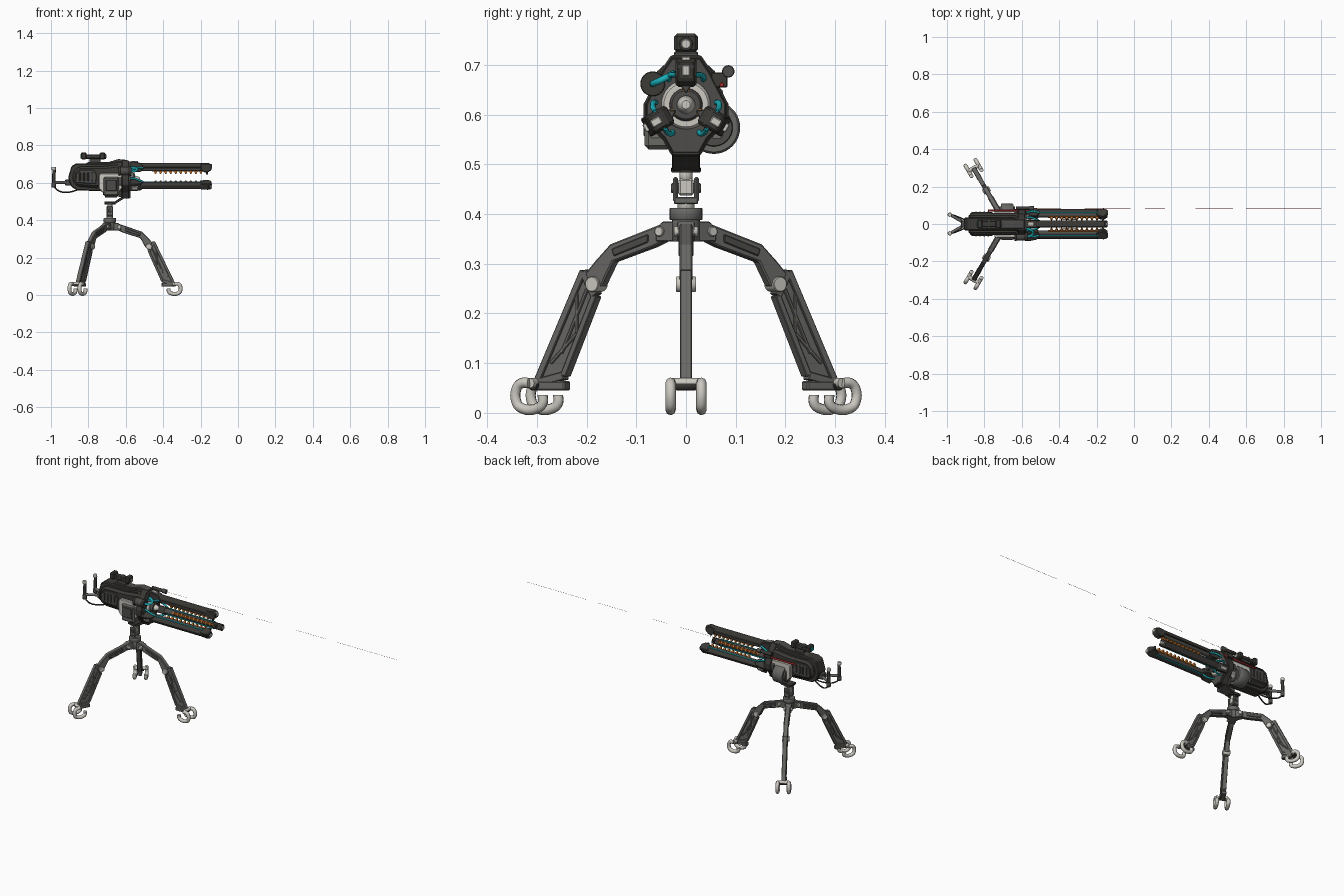
import bpy, bmesh, math
from mathutils import Matrix, Vector

def mat(name, c):
    m = bpy.data.materials.new(name)
    m.diffuse_color = (*c, 1)
    return m

DARK = mat("dark_metal", (.045, .043, .038))
MID = mat("mid_metal", (.075, .073, .068))
GREY = mat("tripod_grey", (.14, .138, .13))
PALE = mat("pale_metal", (.6, .58, .53))
TEAL = mat("teal", (.01, .42, .48))
ORANGE = mat("orange", (.55, .16, .02))
RED = mat("red", (.45, .03, .03))
I = Matrix()

def finish(name, bm, m, M, bevel=0):
    bm.transform(M)
    bmesh.ops.recalc_face_normals(bm, faces=bm.faces)
    me = bpy.data.meshes.new(name)
    bm.to_mesh(me)
    bm.free()
    ob = bpy.data.objects.new(name, me)
    bpy.context.collection.objects.link(ob)
    me.materials.append(m)
    if bevel:
        b = ob.modifiers.new("bevel", 'BEVEL')
        b.width, b.segments, b.limit_method = bevel, 1, 'ANGLE'
    return ob

def prism(name, pts, axis, lo, hi, m=DARK, M=I, bevel=.002):
    put = {'x': lambda a, b, t: (t, a, b), 'y': lambda a, b, t: (a, t, b), 'z': lambda a, b, t: (a, b, t)}[axis]
    bm = bmesh.new()
    f = bm.faces.new([bm.verts.new(put(a, b, lo)) for a, b in pts])
    g = bmesh.ops.extrude_face_region(bm, geom=[f])
    d = Vector(put(0, 0, hi - lo))
    bmesh.ops.translate(bm, vec=d, verts=[v for v in g['geom'] if isinstance(v, bmesh.types.BMVert)])
    return finish(name, bm, m, M, bevel)

def box(name, x0, x1, y0, y1, z0, z1, m=DARK, M=I, bevel=.002):
    return prism(name, [(x0, z0), (x1, z0), (x1, z1), (x0, z1)], 'y', y0, y1, m, M, bevel)

def cyl(name, p, q, r, m=DARK, M=I, r2=None, n=24, bevel=.0015):
    p, q = Vector(p), Vector(q)
    bm = bmesh.new()
    T = Matrix.Translation((p + q) / 2) @ (q - p).to_track_quat('Z', 'Y').to_matrix().to_4x4()
    bmesh.ops.create_cone(bm, cap_ends=True, segments=n, radius1=r, radius2=r if r2 is None else r2,
                          depth=(q - p).length, matrix=T)
    for f in bm.faces:
        f.smooth = len(f.verts) == 4
    return finish(name, bm, m, M, bevel)

def tube(name, pts, r, m, M=I, smooth=True):
    cu = bpy.data.curves.new(name, 'CURVE')
    cu.dimensions, cu.bevel_depth, cu.bevel_resolution, cu.use_fill_caps = '3D', r, 2, True
    cu.resolution_u = 6
    s = cu.splines.new('BEZIER')
    s.bezier_points.add(len(pts) - 1)
    for b, p in zip(s.bezier_points, pts):
        b.co = M @ Vector(p)
        b.handle_left_type = b.handle_right_type = 'AUTO' if smooth else 'VECTOR'
    cu.materials.append(m)
    ob = bpy.data.objects.new(name, cu)
    bpy.context.collection.objects.link(ob)

def beam(name, p, q, w, half, m, M):
    p, q = Vector(p), Vector(q)
    n = (q - p).orthogonal().normalized() * w / 2
    prism(name, [p + n, q + n, q - n, p - n], 'y', -half, half, m, M, .0015)

# tripod hub and swivel head
HX = -.685
H = Matrix.Translation((HX, 0, 0))
cyl("hub_core", (0, 0, .345), (0, 0, .395), .028, GREY, H)
cyl("hub_collar", (0, 0, .388), (0, 0, .412), .033, GREY, H)
cyl("swivel_post", (0, 0, .41), (0, 0, .432), .017, PALE, H)
for s in (-1, 1):
    box("yoke_arm", -.018, .018, s * .021 - .005, s * .021 + .005, .424, .475, GREY, H, .004)
box("yoke_base", -.018, .018, -.024, .024, .42, .434, GREY, H)
box("tilt_block", -.013, .013, -.015, .015, .437, .472, PALE, H, .004)
cyl("tilt_pin", (0, -.03, .452), (0, .03, .452), .01, MID, H)
cyl("head_neck", (0, 0, .468), (0, 0, .49), .013, PALE, H)
cyl("head_plate", (0, 0, .484), (0, 0, .494), .03, DARK, H)

# three folding legs with open-loop feet
A, B, C, D = (.234, .285), (.208, .236), (.28, .075), (.343, .06)
for k in range(3):
    L = H @ Matrix.Rotation(k * 2 * math.pi / 3, 4, 'Z')
    prism("hub_lug", [(.01, .385), (.045, .385), (.06, .37), (.06, .345), (.01, .345)], 'y', -.018, .018, GREY, L)
    cyl("hip_pin", (.05, -.024, .365), (.05, .024, .365), .01, PALE, L)
    prism("upper_leg", [(.045, .382), (.08, .37), (.17, .339), (.205, .305), (.228, .28), (.215, .25),
                        (.19, .255), (.163, .304), (.07, .334), (.045, .345)], 'y', -.013, .013, GREY, L, .003)
    prism("upper_leg_rib", [(.08, .36), (.165, .33), (.16, .315), (.08, .343)], 'y', -.0155, .0155, MID, L)
    cyl("knee_pin", (.208, -.02, .259), (.208, .02, .259), .0155, PALE, L)
    prism("lower_leg_web", [A, B, C, D], 'y', -.006, .006, GREY, L)
    for p, q, w in ((A, D, .014), (B, C, .012), (A, B, .016), (C, D, .016),
                    ((.225, .25), (.285, .12), .007), ((.25, .16), (.31, .1), .007), ((.25, .16), (.25, .24), .007)):
        beam("lower_leg_rib", p, q, w, .012 if w > .01 else .0095, GREY, L)
    box("ankle_plate", .275, .35, -.013, .013, .045, .064, GREY, L, .003)
    cyl("ankle_pin", (.345, -.02, .056), (.345, .02, .056), .011, DARK, L)
    for s in (-1, 1):
        y = s * .031
        tube("foot_loop", [(.345, y, .06), (.366, y, .059), (.376, y, .048), (.376, y, .022), (.366, y, .0105),
                           (.325, y, .0105), (.315, y, .02), (.315, y, .036)], .0105, PALE, L)
    tube("foot_crossbar", [(.345, -.031, .06), (.345, .031, .06)], .0105, PALE, L, False)

# cradle arm joining swivel to receiver
prism("cradle_arm", [(-.715, .488), (-.655, .488), (-.61, .516), (-.575, .518), (-.575, .55), (-.62, .55),
                     (-.62, .526), (-.66, .5), (-.715, .5)], 'y', -.028, .028, DARK)

# receiver
prism("receiver_core", [(-.9, .60), (-.908, .63), (-.89, .69), (-.865, .704), (-.7, .704), (-.64, .715), (-.6, .715),
                        (-.6, .56), (-.72, .555), (-.86, .56), (-.89, .578)], 'y', -.034, .034, DARK, I, .005)
prism("receiver_shell", [(-.885, .61), (-.88, .66), (-.85, .688), (-.72, .688), (-.62, .70), (-.6, .67), (-.6, .575),
                         (-.74, .572), (-.86, .58)], 'y', -.058, .058, DARK, I, .012)
prism("receiver_spine", [(-.82, .70), (-.8, .712), (-.69, .712), (-.64, .727), (-.59, .722), (-.58, .70)],
      'y', -.024, .024, MID)
hexa = [(-.03, .72), (.03, .72), (.05, .69), (.085, .622), (.085, .588), (.046, .548), (.028, .516), (-.028, .516),
        (-.046, .548), (-.085, .588), (-.085, .622), (-.05, .69)]
prism("front_plate", hexa, 'x', -.622, -.582, DARK, I, .004)
prism("front_plate_band", [(y * .93, .62 + (z - .62) * .93) for y, z in hexa], 'x', -.64, -.574, MID)
for s in (-1, 1):
    y0, y1 = sorted((s * .05, s * .064))
    prism("side_panel", [(-.87, .6), (-.865, .65), (-.84, .67), (-.77, .67), (-.755, .64), (-.76, .595)],
          'y', y0, y1, MID, I, .003)
    for i in range(4):
        box("cooling_slot", -.85 + i * .022, -.84 + i * .022, min(s * .06, s * .066), max(s * .06, s * .066),
            .61, .655, DARK)
    y0, y1 = sorted((s * .05, s * .074))
    prism("side_frame", [(-.745, .57), (-.745, .64), (-.735, .652), (-.63, .652), (-.62, .64), (-.62, .57),
                         (-.64, .548), (-.725, .548)], 'y', y0, y1, PALE, I, .004)
box("ammo_box", -.72, -.635, -.083, -.03, .53, .632, GREY, I, .008)
box("ammo_box_lid", -.708, -.647, -.086, -.07, .555, .617, MID, I, .004)
cyl("drum", (-.712, .056, .574), (-.645, .056, .574), .053, GREY, n=40, bevel=.004)
cyl("drum_cap", (-.722, .056, .574), (-.636, .056, .574), .038, MID, n=32)

# canister, aiming module and red beam
cyl("canister", (-.632, -.067, .662), (-.578, -.067, .662), .022, MID)
for x in (-.64, -.582):
    cyl("canister_cap", (x, -.067, .662), (x + .012, -.067, .662), .025, DARK)
tube("canister_hose", [(-.575, -.067, .662), (-.55, -.062, .664), (-.54, -.045, .672), (-.555, -.03, .68),
                       (-.58, -.025, .682)], .007, TEAL)
cyl("aimer_body", (-.63, .085, .687), (-.54, .085, .687), .0095, DARK)
cyl("aimer_ring", (-.56, .085, .687), (-.535, .085, .687), .0125, MID)
box("aimer_mount", -.62, -.58, .05, .083, .655, .685, DARK)
cyl("red_lamp", (-.78, .072, .66), (-.565, .072, .66), .005, RED)
for x0, x1 in ((-.535, -.39), (-.265, -.02), (.06, .165), (.33, .53), (.6, 1.0)):
    bm = bmesh.new()
    bm.faces.new([bm.verts.new((x, y, .687)) for x, y in ((x0, .084), (x1, .084), (x1, .086), (x0, .086))])
    finish("beam_dash", bm, RED, I)

# sight
box("sight_base", -.795, -.735, -.014, .014, .705, .73, MID)
box("sight_body", -.825, -.72, -.017, .017, .728, .752, DARK, I, .004)
for x in (-.84, -.74):
    box("sight_hood", x, x + .03, -.024, .024, .725, .763, DARK, I, .006)
cyl("sight_front_ring", (-.714, 0, .742), (-.706, 0, .742), .014, MID)
cyl("sight_front_lens", (-.709, 0, .742), (-.704, 0, .742), .01, PALE)
cyl("sight_rear_lens", (-.843, 0, .743), (-.838, 0, .743), .012, TEAL)
cyl("sight_knob", (-.775, -.023, .742), (-.775, .023, .742), .009, MID)

# rear handlebars
box("handle_root", -.925, -.885, -.02, .02, .585, .618, MID, I, .004)
for s in (-1, 1):
    tube("handle_bar", [(-.915, s * .01, .602), (-.983, s * .05, .602)], .008, GREY, I, False)
    tube("handle_grip", [(-.985, s * .05, .594), (-.985, s * .05, .64), (-.982, s * .05, .672)], .009, DARK, I, False)
    cyl("handle_cap", (-.985, s * .05, .668), (-.985, s * .05, .685), .011, PALE)
    cyl("handle_foot", (-.985, s * .05, .575), (-.985, s * .05, .6), .0115, MID)
    tube("trigger_cable", [(-.983, s * .05, .58), (-.96, s * .045, .558), (-.91, s * .025, .55), (-.85, 0, .565)],
         .004, DARK)

# emitter dish
CZ = .62
cyl("emitter_dish", (-.582, 0, CZ), (-.562, 0, CZ), .052, PALE, r2=.046, n=32)
cyl("emitter_ring", (-.565, 0, CZ), (-.55, 0, CZ), .034, MID, r2=.03, n=32)
cyl("emitter_core", (-.555, 0, CZ), (-.525, 0, CZ), .02, PALE, r2=.01)

# three accelerator rails around the axis
for k in range(3):
    R = Matrix.Translation((0, 0, CZ)) @ Matrix.Rotation(k * 2 * math.pi / 3, 4, 'X')
    prism("rail_outer", [(-.012, .086), (.012, .086), (.018, .072), (.018, .062), (-.018, .062), (-.018, .072)],
          'x', -.575, -.155, DARK, R)
    prism("rail_inner", [(-.015, .06), (.015, .06), (.015, .05), (.008, .043), (-.008, .043), (-.015, .05)],
          'x', -.575, -.16, MID, R)
    box("rail_spacer", -.56, -.17, -.01, .01, .056, .066, DARK, R)
    prism("rail_muzzle", [(-.2, .084), (-.16, .086), (-.141, .078), (-.141, .05), (-.16, .036), (-.178, .036),
                          (-.2, .046)], 'y', -.0185, .0185, DARK, R, .004)
    box("muzzle_insert", -.17, -.138, -.008, .008, .058, .08, PALE, R)
    prism("muzzle_tip", [(-.012, .04), (.012, .04), (0, .022)], 'x', -.172, -.16, MID, R)
    prism("rail_root", [(-.585, .04), (-.585, .094), (-.555, .094), (-.52, .086), (-.5, .06), (-.52, .038)],
          'y', -.021, .021, DARK, R, .003)
    box("root_insert", -.57, -.535, -.009, .009, .08, .097, PALE, R)
    box("coil_strip", -.46, -.19, -.006, .006, .04, .046, ORANGE, R, 0)
    for i in range(10):
        x = -.45 + i * .027
        prism("coil_tooth", [(x, .043), (x + .018, .043), (x + .012, .027), (x + .006, .027)], 'y', -.007, .007,
              ORANGE, R, 0)
    for s in (-1, 1):
        tube("root_hose", [(-.58, s * .034, .05), (-.555, s * .036, .055), (-.535, s * .03, .06),
                           (-.51, s * .019, .06)], .0055, TEAL, R)
        if k:
            tube("rail_coolant_line", [(-.54, s * .018, .061), (-.19, s * .018, .061)], .0032, TEAL, R, False)
